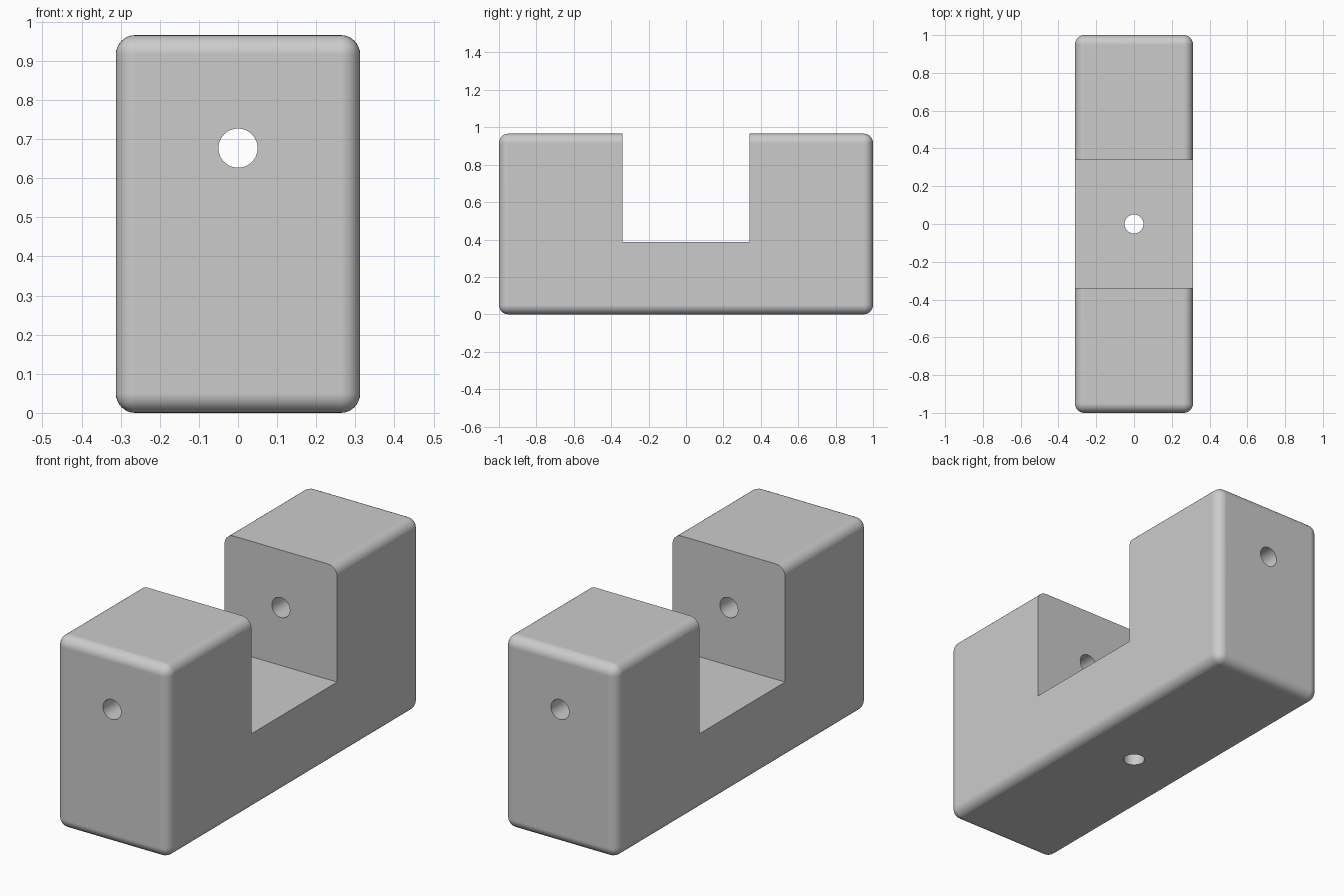
import bpy
import bmesh
from math import radians
from mathutils import Matrix, Vector

if "Cube" in bpy.data.objects:
    bpy.data.objects.remove(bpy.data.objects["Cube"], do_unlink=True)

WIDTH, LENGTH, HEIGHT = 0.625, 2.0, 0.966
ROUND = 0.05
SLOT_WIDTH, SLOT_FLOOR = 0.68, 0.386
HOLE_RADIUS, HOLE_HEIGHT = 0.05, 0.677

grey = bpy.data.materials.new("light grey")
grey.use_nodes = True
colour = (0.6, 0.6, 0.6, 1)
grey.diffuse_color = colour
grey.node_tree.nodes["Principled BSDF"].inputs["Base Color"].default_value = colour


def make_object(name, bm):
    mesh = bpy.data.meshes.new(name)
    bm.normal_update()
    bm.to_mesh(mesh)
    bm.free()
    mesh.materials.append(grey)
    obj = bpy.data.objects.new(name, mesh)
    bpy.context.scene.collection.objects.link(obj)
    return obj


def box(name, size, centre, rounding=0):
    bm = bmesh.new()
    bmesh.ops.create_cube(bm, size=1)
    bmesh.ops.scale(bm, vec=size, verts=bm.verts)
    bmesh.ops.translate(bm, vec=centre, verts=bm.verts)
    if rounding:
        bmesh.ops.bevel(bm, geom=bm.edges[:], offset=rounding, segments=8,
                        profile=0.5, affect='EDGES')
    return make_object(name, bm)


def rod(name, length, centre, turn=0):
    bm = bmesh.new()
    place = Matrix.Translation(centre) @ Matrix.Rotation(turn, 4, 'X')
    bmesh.ops.create_cone(bm, cap_ends=True, segments=48, radius1=HOLE_RADIUS,
                          radius2=HOLE_RADIUS, depth=length, matrix=place)
    return make_object(name, bm)


# Rounded block
block = box("bracket_block", (WIDTH, LENGTH, HEIGHT), (0, 0, HEIGHT / 2), ROUND)

# Cutters: open slot, lengthwise bolt hole through both uprights, floor hole
cutters = [
    box("slot_cutter", (WIDTH * 2, SLOT_WIDTH, HEIGHT),
        (0, 0, SLOT_FLOOR + HEIGHT / 2)),
    rod("lengthwise_hole_cutter", LENGTH * 1.2, Vector((0, 0, HOLE_HEIGHT)),
        radians(90)),
    rod("floor_hole_cutter", HEIGHT, Vector((0, 0, SLOT_FLOOR / 2))),
]

bpy.ops.object.select_all(action='DESELECT')
bpy.context.view_layer.objects.active = block
block.select_set(True)
for cutter in cutters:
    cut = block.modifiers.new(cutter.name, 'BOOLEAN')
    cut.operation = 'DIFFERENCE'
    cut.solver = 'EXACT'
    cut.object = cutter
    bpy.ops.object.modifier_apply(modifier=cut.name)
    bpy.data.objects.remove(cutter, do_unlink=True)

# Smooth rounding with crisp slot and hole rims
bpy.ops.object.shade_smooth_by_angle(angle=radians(30))
normals = block.modifiers.new("clean_normals", 'WEIGHTED_NORMAL')
normals.keep_sharp = True
